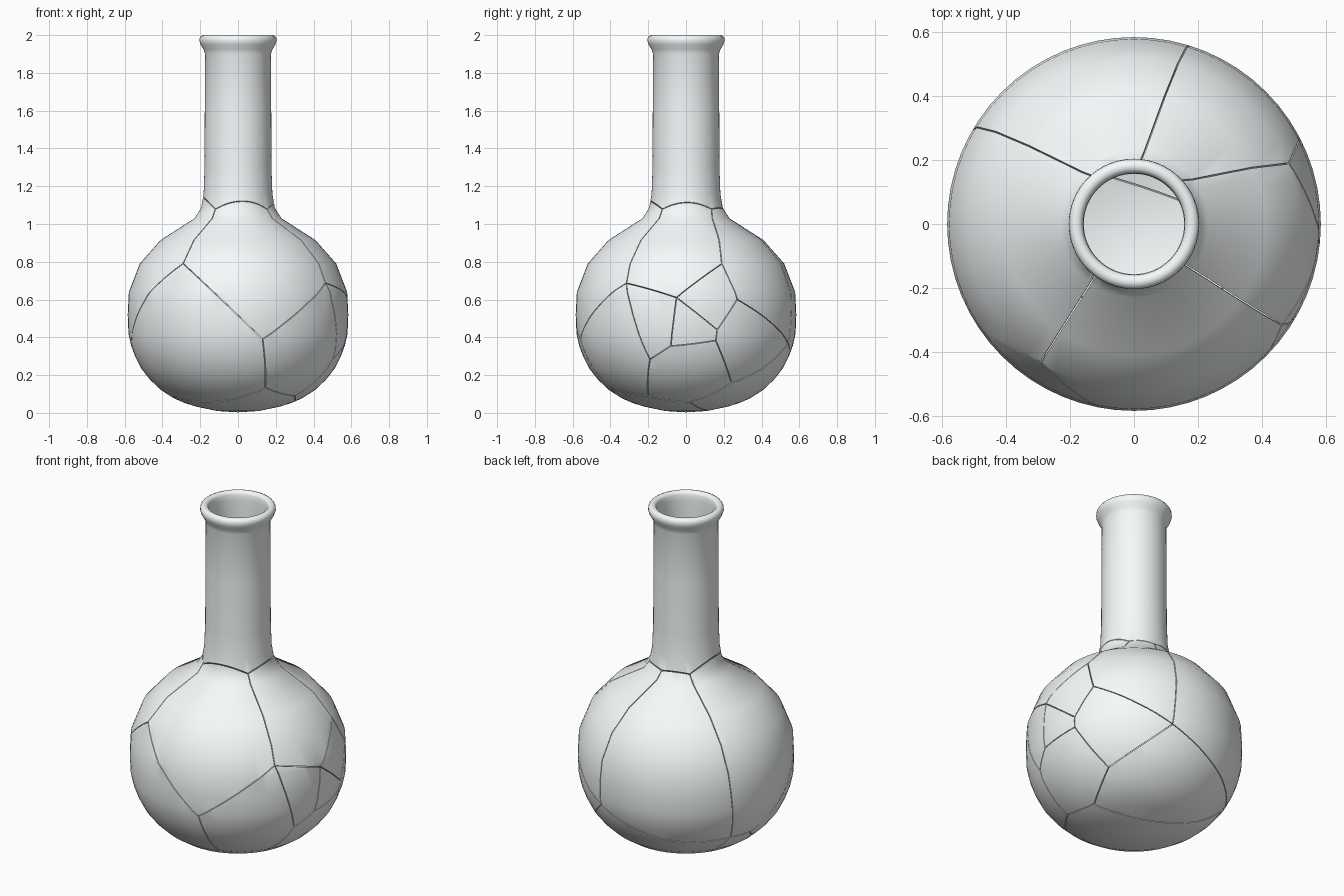
import bpy, bmesh
from math import sin, cos, pi, radians
from mathutils import Vector

if "Cube" in bpy.data.objects:
    bpy.data.objects.remove(bpy.data.objects["Cube"])

SEGMENTS = 64
CENTRE = Vector((0, 0, 0.5))
NECK_PIVOT = Vector((0, 0, 0.95))   # the breaks around the neck slope towards this point
NECK_Z = 1.08
GAP = 0.002                         # half width of a crack

# Closed wall profile (radius, z): outside from the bottom up, over the lip, inside back down
PROFILE = [(0, 0.003), (0.11, 0.01), (0.22, 0.033), (0.285, 0.053), (0.345, 0.08), (0.41, 0.123),
           (0.465, 0.175), (0.511, 0.233), (0.545, 0.3), (0.566, 0.357),
           (0.58, 0.42), (0.584, 0.52), (0.578, 0.64), (0.52, 0.79), (0.41, 0.915),
           (0.23, 1.03), (0.195, 1.085), (0.182, 1.16), (0.177, 1.3), (0.176, 1.6),
           (0.174, 1.9), (0.183, 1.925), (0.198, 1.95), (0.204, 1.968), (0.203, 1.984),
           (0.196, 1.995), (0.185, 2.0), (0.173, 1.999), (0.164, 1.993), (0.159, 1.982),
           (0.157, 1.95), (0.157, 1.9), (0.158, 1.6),
           (0.159, 1.3), (0.163, 1.16), (0.175, 1.075), (0.215, 1.005), (0.395, 0.89),
           (0.498, 0.772), (0.552, 0.632), (0.557, 0.52), (0.552, 0.425), (0.52, 0.312),
           (0.445, 0.195), (0.33, 0.105), (0.21, 0.06), (0.105, 0.037), (0, 0.028)]

# Pale glass
glass = bpy.data.materials.new('pale_glass')
glass.diffuse_color = (0.93, 0.965, 0.975, 1)
glass.use_nodes = True
glass.node_tree.nodes["Principled BSDF"].inputs["Base Color"].default_value = glass.diffuse_color


def flask_bmesh():
    bm = bmesh.new()
    rings = []
    for r, z in PROFILE:
        n = SEGMENTS if r else 1
        rings.append([bm.verts.new((r * cos(2 * pi * i / SEGMENTS),
                                    r * sin(2 * pi * i / SEGMENTS), z)) for i in range(n)])
    for a, b in zip(rings, rings[1:]):
        for i in range(SEGMENTS):
            j = (i + 1) % SEGMENTS
            if len(a) == 1:
                bm.faces.new((a[0], b[j], b[i]))
            elif len(b) == 1:
                bm.faces.new((a[i], a[j], b[0]))
            else:
                bm.faces.new((a[i], a[j], b[j], b[i]))
    return bm


def cut(bm, point, keep_normal):
    """Keep the side the normal points to, leave a fine gap and cap the break."""
    res = bmesh.ops.bisect_plane(bm, geom=bm.verts[:] + bm.edges[:] + bm.faces[:], dist=1e-5,
                                 plane_co=point + keep_normal * GAP, plane_no=keep_normal,
                                 clear_inner=True)
    edges = [e for e in res['geom_cut']
             if isinstance(e, bmesh.types.BMEdge) and e.is_valid and e.is_boundary]
    if edges:
        bmesh.ops.triangle_fill(bm, use_beauty=True, edges=edges)


def finish(bm, name):
    bmesh.ops.recalc_face_normals(bm, faces=bm.faces[:])
    me = bpy.data.meshes.new(name)
    bm.to_mesh(me)
    bm.free()
    me.materials.append(glass)
    ob = bpy.data.objects.new(name, me)
    bpy.context.collection.objects.link(ob)
    ob.select_set(True)
    bpy.context.view_layer.objects.active = ob


# Crack junctions on the surface of the bulb
P = {
    'A': (-0.29, -0.43, 0.79), 'B': (0.13, -0.555, 0.39), 'D': (0.15, -0.41, 0.12),
    'F': (0.47, -0.32, 0.69), 'G': (0.575, -0.05, 0.61), 'H': (0.555, -0.08, 0.355),
    'I': (0.555, 0.165, 0.44), 'J': (0.54, 0.155, 0.385), 'K': (0.51, 0.27, 0.60),
    'L': (0.485, 0.19, 0.79), 'M': (0.38, 0.24, 0.16), 'N': (0.5, -0.19, 0.285),
    'O': (0.18, 0.54, 0.37), 'P': (0.3, -0.2, 0.09), 'Q': (0.3, 0.02, 0.055),
    'R': (-0.46, 0.23, 0.22), 'T': (-0.49, 0.1, 0.22),
}
# Crack junctions around the base of the neck, by angle
for key, ang in zip('12345', (-127, -39, 43, 84, 131)):
    P[key] = (0.2 * cos(radians(ang)), 0.2 * sin(radians(ang)), NECK_Z)
P = {k: Vector(v) - CENTRE for k, v in P.items()}

# Each shard is a loop of junctions
SHARDS = {
    'neck': '12345',
    'shard_front_upper': '1ABF2', 'shard_front_lower': 'ABDT', 'shard_front_right': 'BFNPD',
    'shard_right_front': 'FGHN', 'shard_right_small': 'GIJH', 'shard_right_lower': 'NHJMQP',
    'shard_right_upper': '2FGL3', 'shard_right_middle': 'GLKI', 'shard_back_right': '3LKO4',
    'shard_right_back': 'IKOMJ', 'shard_back_upper': '4OR5', 'shard_back_lower': 'MORQ',
    'shard_bottom': 'QPDTR', 'shard_left': '5RTA1',
}

for name, loop in SHARDS.items():
    bm = flask_bmesh()
    mid = sum((P[k].normalized() for k in loop), Vector())
    for a, b in zip(loop, loop[1:] + loop[0]):
        if a.isdigit() and b.isdigit():
            # sloping break between the neck and the bulb
            off = NECK_PIVOT - CENTRE
            n = (P[a] - off).cross(P[b] - off).normalized()
            if (n.z > 0) != (name == 'neck'):
                n = -n
            cut(bm, NECK_PIVOT, n)
        else:
            n = P[a].cross(P[b]).normalized()
            cut(bm, CENTRE, n if n.dot(mid) > 0 else -n)
    finish(bm, name)

bpy.ops.object.shade_smooth_by_angle(angle=radians(50))
